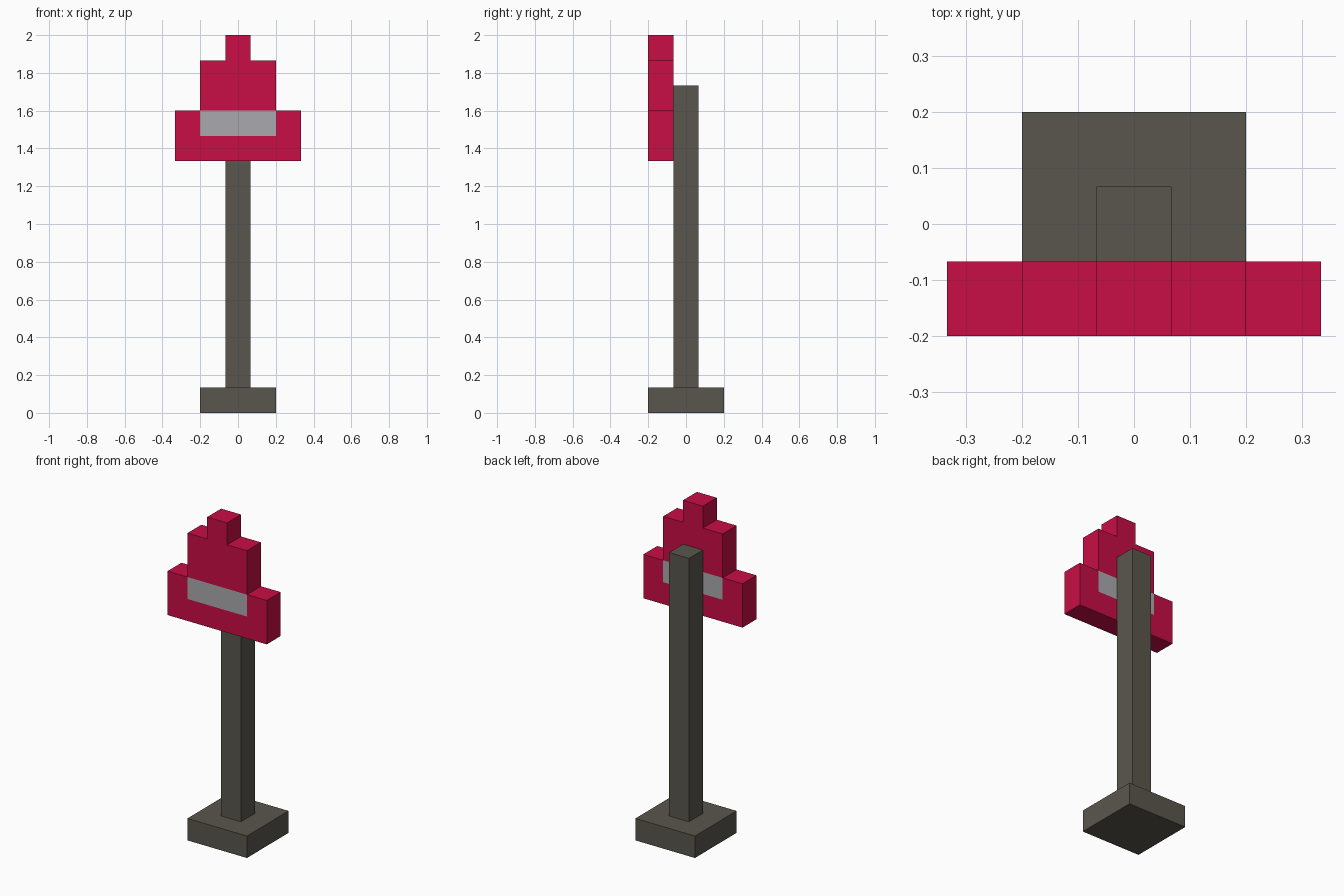
import bpy, bmesh

if "Cube" in bpy.data.objects:
    bpy.data.objects.remove(bpy.data.objects["Cube"])

U = 2 / 15  # one block unit


def material(name, rgb):
    m = bpy.data.materials.new(name)
    m.diffuse_color = (*rgb, 1)
    m.use_nodes = True
    m.node_tree.nodes["Principled BSDF"].inputs["Base Color"].default_value = m.diffuse_color
    return m


iron = material("dark_grey", (0.100, 0.094, 0.074))
red = material("crimson", (0.578, 0.004, 0.060))
silver = material("light_grey", (0.402, 0.396, 0.418))


def add_object(name, bm, mats):
    bmesh.ops.recalc_face_normals(bm, faces=bm.faces)
    mesh = bpy.data.meshes.new(name)
    bm.to_mesh(mesh)
    bm.free()
    for m in mats:
        mesh.materials.append(m)
    ob = bpy.data.objects.new(name, mesh)
    bpy.context.collection.objects.link(ob)
    return ob


def square_block(name, half, z0, z1):
    """Square upright block centred on the z axis, sizes in units."""
    bm = bmesh.new()
    bmesh.ops.create_cube(bm, size=1)
    bmesh.ops.scale(bm, vec=(2 * half * U, 2 * half * U, (z1 - z0) * U), verts=bm.verts)
    bmesh.ops.translate(bm, vec=(0, 0, (z0 + z1) / 2 * U), verts=bm.verts)
    return add_object(name, bm, [iron])


# Foot and post
square_block("base", 1.5, 0, 1)
square_block("post", 0.5, 1, 13)

# Stepped sign: mirrored outline extruded backwards
half = [(2.5, 10), (2.5, 12), (1.5, 12), (1.5, 14), (0.5, 14), (0.5, 15)]
outline = half + [(-x, z) for x, z in reversed(half)]
bm = bmesh.new()
face = bm.faces.new([bm.verts.new((x * U, -1.5 * U, z * U)) for x, z in outline])
ext = bmesh.ops.extrude_face_region(bm, geom=[face], use_keep_orig=True)
new_verts = [g for g in ext["geom"] if isinstance(g, bmesh.types.BMVert)]
bmesh.ops.translate(bm, vec=(0, U, 0), verts=new_verts)

# Cut the band edges into the sign
for co, no in (((0, 0, 11), (0, 0, 1)), ((0, 0, 12), (0, 0, 1)),
               ((-1.5, 0, 0), (1, 0, 0)), ((1.5, 0, 0), (1, 0, 0))):
    bmesh.ops.bisect_plane(bm, geom=bm.verts[:] + bm.edges[:] + bm.faces[:], dist=1e-5,
                           plane_co=[c * U for c in co], plane_no=no)

# Grey band on the front and back faces
bm.normal_update()
for f in bm.faces:
    c = f.calc_center_median() / U
    if abs(f.normal.y) > 0.9 and abs(c.x) < 1.5 and 11 < c.z < 12:
        f.material_index = 1
add_object("stepped_sign", bm, [red, silver])
